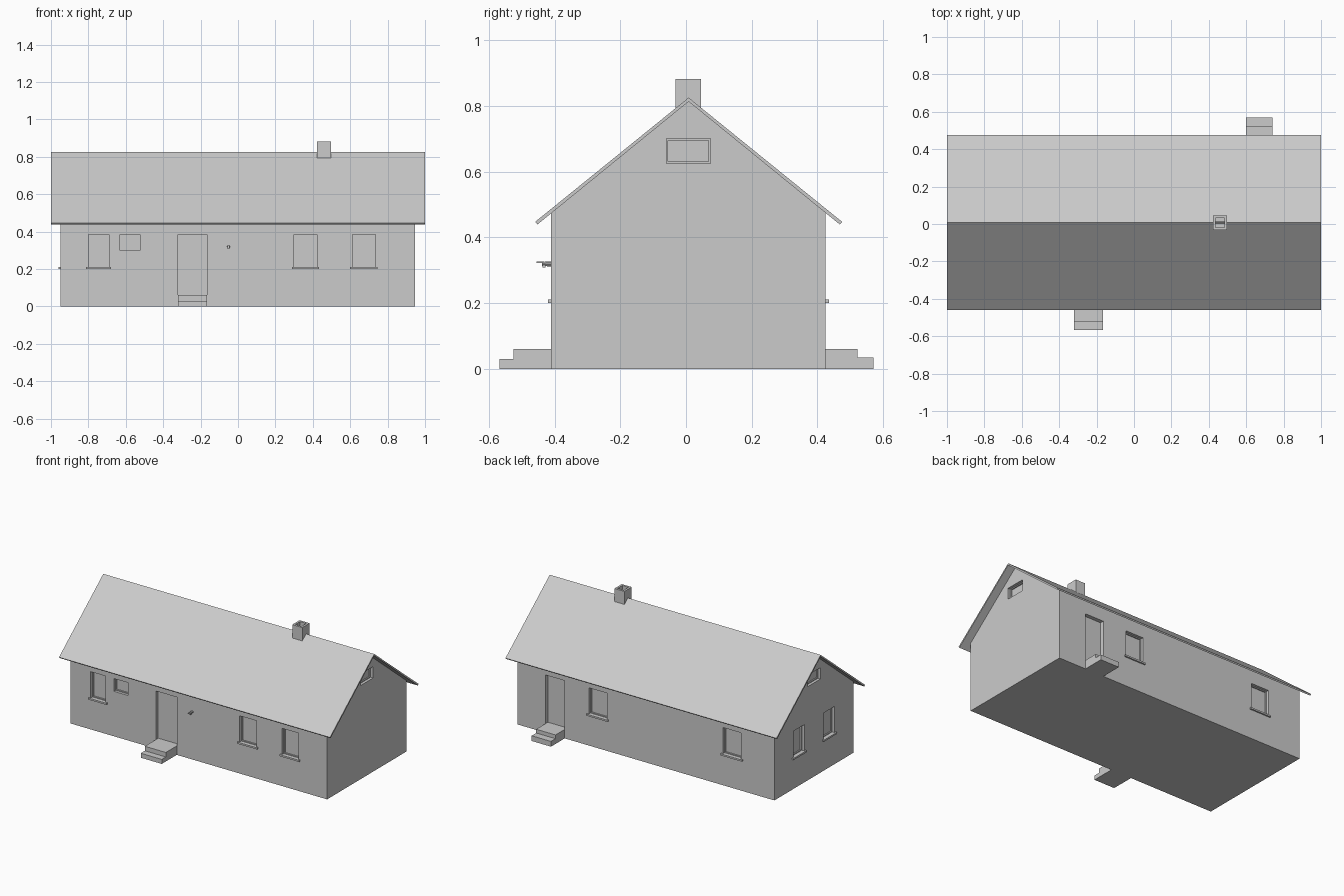
import bpy, bmesh
from math import pi
from mathutils import Matrix, Vector

if "Cube" in bpy.data.objects:
    bpy.data.objects.remove(bpy.data.objects["Cube"])

grey = bpy.data.materials.new("plain grey")
grey.use_nodes = True
grey.diffuse_color = (0.6, 0.6, 0.6, 1)
grey.node_tree.nodes["Principled BSDF"].inputs["Base Color"].default_value = (0.6, 0.6, 0.6, 1)


def finish(name, bm):
    bmesh.ops.recalc_face_normals(bm, faces=bm.faces)
    mesh = bpy.data.meshes.new(name)
    bm.to_mesh(mesh)
    bm.free()
    mesh.materials.append(grey)
    ob = bpy.data.objects.new(name, mesh)
    bpy.context.scene.collection.objects.link(ob)
    return ob


def boxes(name, corner_pairs):
    """One mesh made of axis-aligned boxes, each given by two opposite corners."""
    bm = bmesh.new()
    for a, b in corner_pairs:
        a, b = Vector(a), Vector(b)
        size = [abs(s) for s in b - a]
        m = Matrix.Translation((a + b) / 2) @ Matrix.Diagonal((*size, 1))
        bmesh.ops.create_cube(bm, size=1, matrix=m)
    return finish(name, bm)


def extrude_x(name, profile, x0, x1):
    """Extrude a (y, z) outline along x."""
    bm = bmesh.new()
    face = bm.faces.new([bm.verts.new((x0, y, z)) for y, z in profile])
    moved = bmesh.ops.extrude_face_region(bm, geom=[face])["geom"]
    bmesh.ops.translate(bm, vec=(x1 - x0, 0, 0),
                        verts=[v for v in moved if isinstance(v, bmesh.types.BMVert)])
    return finish(name, bm)


def cut(target, cutter):
    mod = target.modifiers.new("cut", "BOOLEAN")
    mod.object, mod.operation, mod.solver = cutter, "DIFFERENCE", "EXACT"
    graph = bpy.context.evaluated_depsgraph_get()
    mesh = bpy.data.meshes.new_from_object(target.evaluated_get(graph))
    target.modifiers.clear()
    target.data = mesh
    bpy.data.objects.remove(cutter)


# Wall planes: position along the wall (u), outward distance (d), height (z)
LEFT, RIGHT, FRONT, BACK = -0.95, 0.945, -0.41, 0.425
WALLS = {
    "front": lambda u, d, z: (u, FRONT - d, z),
    "back": lambda u, d, z: (u, BACK + d, z),
    "left_end": lambda u, d, z: (LEFT - d, u, z),
    "right_end": lambda u, d, z: (RIGHT + d, u, z),
}


def on_wall(wall, u0, u1, d0, d1, z0, z1):
    return WALLS[wall](u0, d0, z0), WALLS[wall](u1, d1, z1)


# Body and roof
MID = 0.008
body = extrude_x("house_body", [(FRONT, 0), (BACK, 0), (BACK, 0.477),
                                (MID, 0.818), (FRONT, 0.477)], LEFT, RIGHT)
extrude_x("gable_roof", [(MID - 0.467, 0.447), (MID, 0.825), (MID + 0.467, 0.447),
                         (MID + 0.46, 0.439), (MID, 0.813), (MID - 0.46, 0.439)], -1, 1)

# Openings: wall, u range, z range, has sill
SILL, HEAD, DEPTH = 0.21, 0.385, 0.026
windows = [("front", u, u + 0.122, SILL, HEAD, True) for u in (0.3, 0.612)]
windows += [
    ("front", -0.8, -0.69, SILL, HEAD, True),
    ("front", -0.63, -0.525, 0.3, HEAD, False),
    ("back", 0.285, 0.42, SILL, HEAD, True),
    ("back", -0.705, -0.57, SILL, HEAD, True),
    ("left_end", 0.11, 0.225, SILL, HEAD, True),
    ("left_end", -0.21, -0.095, SILL, HEAD, True),
    ("left_end", -0.06, 0.075, 0.625, 0.7, False),
    ("right_end", -0.06, 0.075, 0.625, 0.7, False),
]
doors = [("front", -0.32, -0.165, 0.03), ("back", 0.598, 0.74, 0.035)]

holes = [on_wall(w, u0, u1, -DEPTH, 0.05, z0, z1) for w, u0, u1, z0, z1, _ in windows]
holes += [on_wall(w, u0, u1, -DEPTH, 0.05, 0.06, HEAD) for w, u0, u1, _ in doors]
cut(body, boxes("opening_cutter", holes))

# Window frames and sills
RIM = 0.006
for i, (w, u0, u1, z0, z1, sill) in enumerate(windows, 1):
    d = (-DEPTH, -DEPTH + 0.008)
    boxes(f"{w}_window_frame_{i}", [
        on_wall(w, u0, u0 + RIM, *d, z0, z1),
        on_wall(w, u1 - RIM, u1, *d, z0, z1),
        on_wall(w, u0 + RIM, u1 - RIM, *d, z0, z0 + RIM),
        on_wall(w, u0 + RIM, u1 - RIM, *d, z1 - RIM, z1)])
    if sill:
        boxes(f"{w}_window_sill_{i}",
              [on_wall(w, u0 - 0.012, u1 + 0.012, -0.005, 0.01, z0 - 0.01, z0 + 0.001)])

# Door steps
for w, u0, u1, low in doors:
    boxes(f"{w}_door_steps", [on_wall(w, u0, u1, 0, 0.115 if w == "front" else 0.097, 0, 0.06),
                              on_wall(w, u0, u1, 0.09, 0.158 if w == "front" else 0.145, 0, low)])

# Hollow chimney
chimney = boxes("chimney", [((0.423, -0.032, 0.78), (0.497, 0.045, 0.882))])
cut(chimney, boxes("flue_cutter", [((0.437, -0.018, 0.82), (0.483, 0.031, 0.95))]))

# Outdoor tap on the front wall
bm = bmesh.new()
bmesh.ops.create_cone(bm, cap_ends=True, segments=10, radius1=0.008, radius2=0.006, depth=0.028,
                      matrix=Matrix.Translation((-0.05, FRONT - 0.014, 0.319)) @ Matrix.Rotation(pi / 2, 4, "X"))
finish("tap_body", bm)
boxes("tap_lever", [((-0.053, -0.455, 0.322), (-0.047, -0.43, 0.326))])
boxes("tap_spout", [((-0.055, -0.437, 0.308), (-0.045, -0.427, 0.32))])
